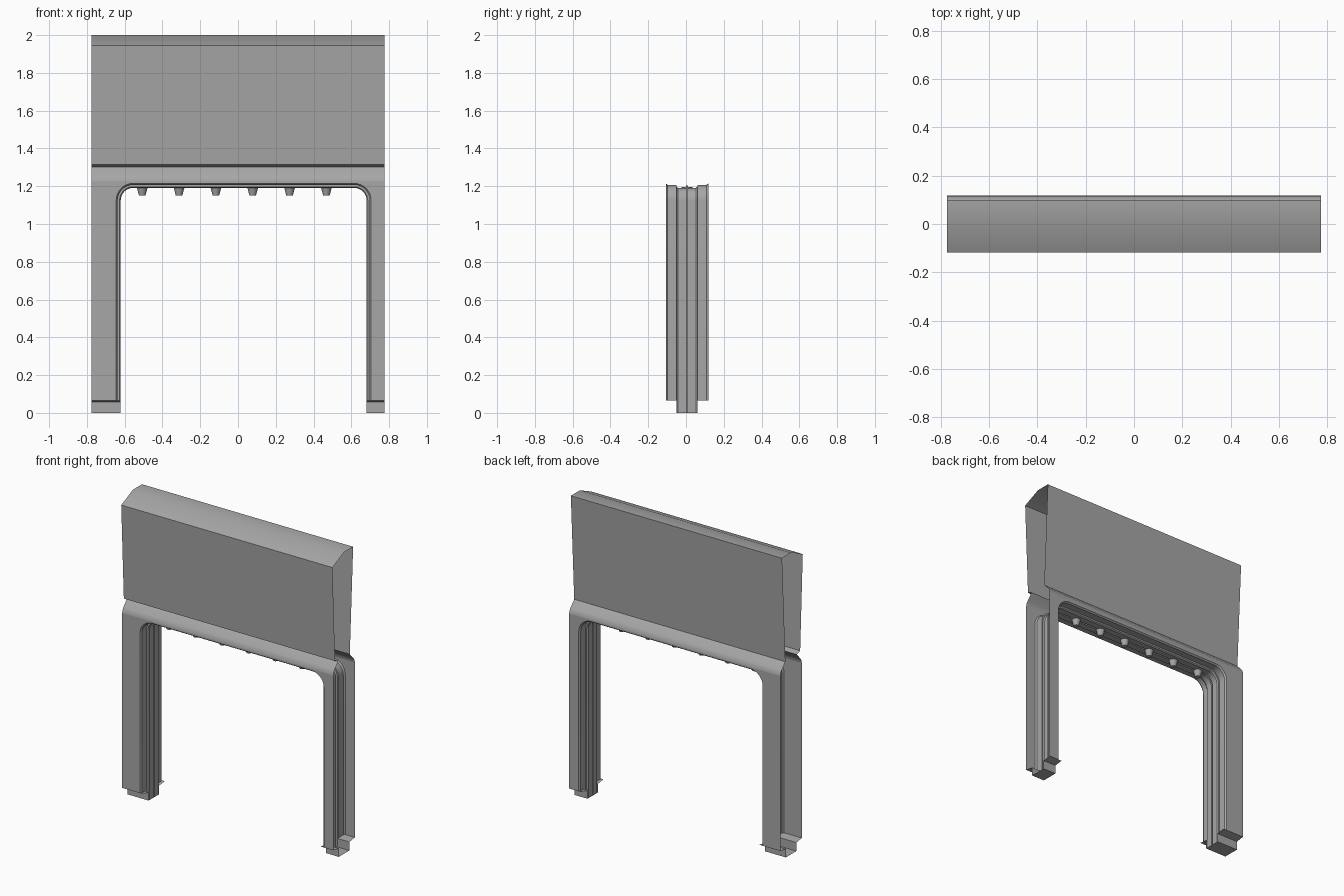
import bpy, bmesh, math

if "Cube" in bpy.data.objects:
    bpy.data.objects.remove(bpy.data.objects["Cube"], do_unlink=True)

HALF = 0.775            # half width of the wall section
LEDGE = 0.065           # bottom of the side panels
SHOULDER = 1.225        # top of the side panels
FRONT, BACK = -0.107, 0.118
FOOT_FRONT, FOOT_BACK = -0.05, 0.06

grey = bpy.data.materials.new("wall_grey")
grey.use_nodes = True
tone = (0.385, 0.385, 0.385, 1)
grey.diffuse_color = tone
grey.node_tree.nodes["Principled BSDF"].inputs["Base Color"].default_value = tone


def finish(name, bm):
    bmesh.ops.remove_doubles(bm, verts=bm.verts, dist=1e-5)
    bmesh.ops.recalc_face_normals(bm, faces=bm.faces)
    mesh = bpy.data.meshes.new(name)
    bm.to_mesh(mesh)
    bm.free()
    mesh.materials.append(grey)
    ob = bpy.data.objects.new(name, mesh)
    bpy.context.collection.objects.link(ob)
    bpy.context.view_layer.objects.active = ob
    ob.select_set(True)
    bpy.ops.object.shade_smooth_by_angle(angle=math.radians(30))
    ob.select_set(False)


def extrude_x(name, profile, x0, x1):
    """Sheet made by running a (y, z) profile along x."""
    bm = bmesh.new()
    rows = [[bm.verts.new((x, y, z)) for x in (x0, x1)] for y, z in profile]
    for a, b in zip(rows, rows[1:]):
        bm.faces.new((a[0], a[1], b[1], b[0]))
    finish(name, bm)


def arch(inset, bottom, steps=8):
    """Doorway outline as (x, z) points, from one foot over to the other."""
    left, right, top, r = -0.645 + inset, 0.705 - inset, 1.215 - inset, 0.09 - inset
    pts = [(left, bottom)]
    for cx, start in ((left + r, math.pi), (right - r, math.pi / 2)):
        for i in range(steps + 1):
            a = start - i * math.pi / 2 / steps
            pts.append((cx + r * math.cos(a), top - r + r * math.sin(a)))
    return pts + [(right, bottom)]


# Flat panels around the doorway: two legs and the band above, fanned to the arch
for name, y in (("front_panel", FRONT), ("back_panel", BACK)):
    bm = bmesh.new()
    inner = arch(0, LEDGE)
    mid = len(inner) // 2
    left, right = inner[:mid], inner[mid:]
    shapes = [[(-HALF, SHOULDER), (-HALF, LEDGE), left[0], left[1]],
              [(HALF, SHOULDER), (HALF, LEDGE), right[-1], right[-2]],
              [(-HALF, SHOULDER), left[-1], right[0], (HALF, SHOULDER)]]
    for corner, run in ((-HALF, left[1:]), (HALF, right[:-1])):
        shapes += [[(corner, SHOULDER), a, b] for a, b in zip(run, run[1:])]
    for shape in shapes:
        bm.faces.new([bm.verts.new((x, y, z)) for x, z in shape])
    finish(name, bm)

# Stepped door frame with a centre groove
section = [(FRONT, 0), (-0.097, 0.008), (-0.05, 0.008), (-0.05, 0.018), (-0.042, 0.024),
           (0, 0.024), (0, 0.012), (0.01, 0.012), (0.01, 0.024),
           (0.052, 0.024), (0.06, 0.018), (0.06, 0.008), (0.108, 0.008), (BACK, 0)]
bm = bmesh.new()
rows = []
for y, inset in section:
    bottom = 0 if inset > 0.01 else LEDGE
    rows.append([bm.verts.new((x, y, z)) for x, z in arch(inset, bottom)])
for a, b in zip(rows, rows[1:]):
    for i in range(len(a) - 1):
        bm.faces.new((a[i], a[i + 1], b[i + 1], b[i]))
finish("door_frame", bm)

# Feet with the ledges under the side panels
foot = [(FRONT, LEDGE), (FOOT_FRONT, LEDGE - 0.008), (FOOT_FRONT, 0),
        (FOOT_BACK, 0), (FOOT_BACK, LEDGE - 0.008), (BACK, LEDGE)]
extrude_x("right_foot", foot, -HALF, -0.621)
extrude_x("left_foot", foot, 0.681, HALF)

# Rounded shoulders, upper wall and flat top in one bent sheet
upper = [(FRONT, SHOULDER), (-0.104, 1.242), (-0.094, 1.259), (-0.055, 1.302),
         (-0.09, 1.314), (-0.117, 1.945), (0.005, 2), (0.1, 2), (0.065, 1.3),
         (0.104, 1.259), (0.115, 1.242), (BACK, SHOULDER)]
extrude_x("upper_wall", upper, -HALF, HALF)

# Row of tapered studs under the lintel
for i in range(6):
    bm = bmesh.new()
    bmesh.ops.create_cone(bm, cap_ends=True, segments=12, radius1=0.017,
                          radius2=0.029, depth=0.045)
    bmesh.ops.translate(bm, verts=bm.verts, vec=(-0.507 + i * 0.195, 0.005, 1.1725))
    finish(f"lintel_stud_{i + 1}", bm)
